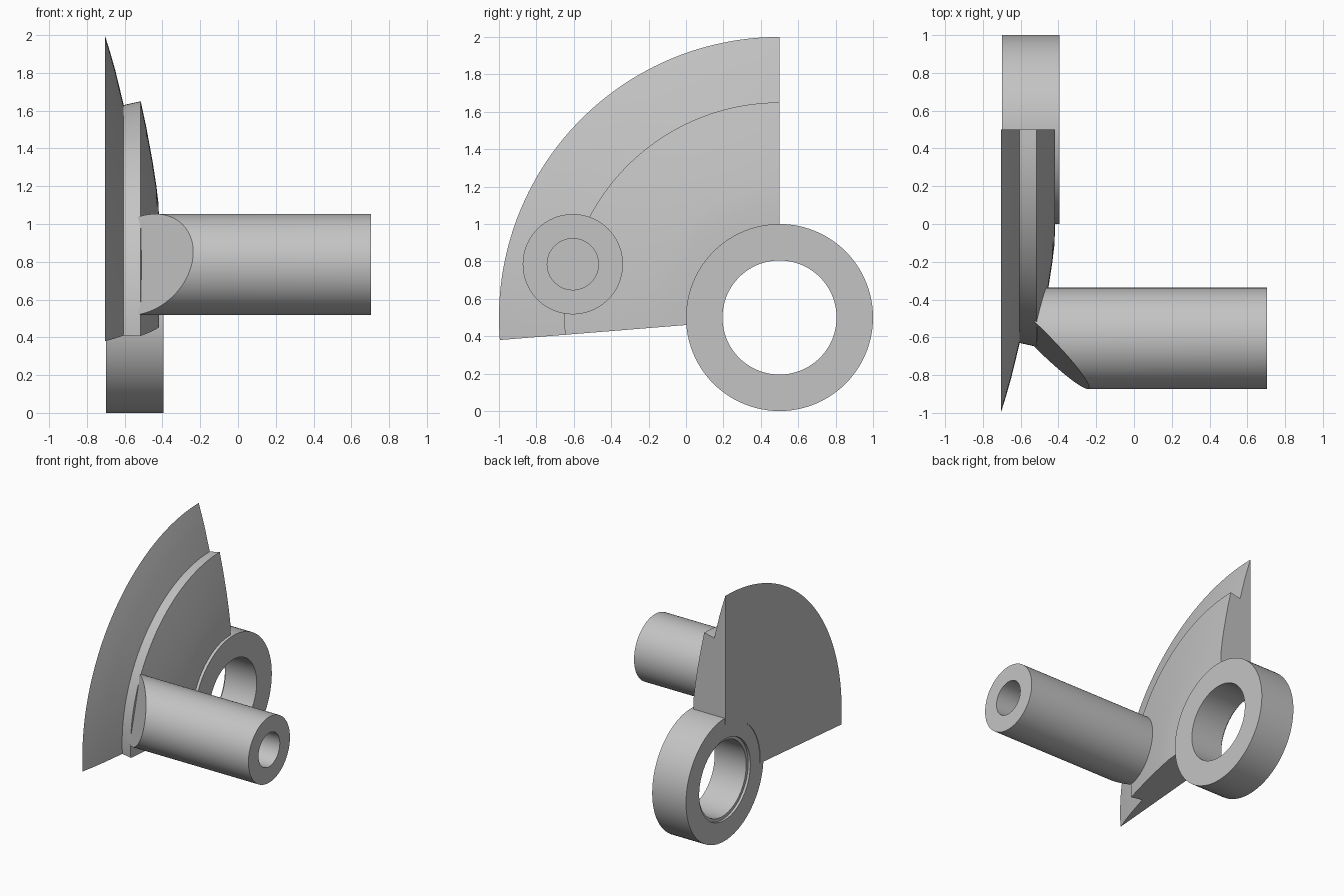
import bpy, bmesh, math
from mathutils import Vector, Matrix

cube = bpy.data.objects.get("Cube")
if cube:
    bpy.data.objects.remove(cube, do_unlink=True)

metal = bpy.data.materials.new("plain grey")
metal.use_nodes = True
GREY = (0.55, 0.55, 0.55, 1)
metal.diffuse_color = GREY
metal.node_tree.nodes["Principled BSDF"].inputs["Base Color"].default_value = GREY

PIVOT = Vector((0, 0.5, 0.5))
POST = Vector((0, -0.605, 0.785))


def revolve(bm, profile, centre, start, sweep, steps):
    """Turn a closed (x, radius) profile about an x-parallel axis; angles run from +y to +z."""
    full = sweep >= 360
    rings = []
    for i in range(steps if full else steps + 1):
        a = math.radians(start + sweep * i / steps)
        rings.append([bm.verts.new(centre + Vector((x, r * math.cos(a), r * math.sin(a))))
                      for x, r in profile])
    n = len(profile)
    pairs = list(zip(rings, rings[1:]))
    if full:
        pairs.append((rings[-1], rings[0]))
    for a, b in pairs:
        for j in range(n):
            k = (j + 1) % n
            bm.faces.new((a[j], a[k], b[k], b[j]))
    if not full:
        bm.faces.new(rings[0])
        bm.faces.new(rings[-1])
    bmesh.ops.remove_doubles(bm, verts=bm.verts[:], dist=1e-5)


def finish(name, bm):
    bmesh.ops.dissolve_degenerate(bm, edges=bm.edges[:], dist=1e-5)
    bmesh.ops.recalc_face_normals(bm, faces=bm.faces[:])
    mesh = bpy.data.meshes.new(name)
    bm.to_mesh(mesh)
    bm.free()
    mesh.materials.append(metal)
    obj = bpy.data.objects.new(name, mesh)
    bpy.context.collection.objects.link(obj)
    bpy.ops.object.select_all(action='DESELECT')
    obj.select_set(True)
    bpy.context.view_layer.objects.active = obj
    bpy.ops.object.shade_smooth_by_angle(angle=math.radians(25))
    return obj


# Pivot ring with a shallow recess behind its bore
bm = bmesh.new()
revolve(bm, [(-0.7, 0.5), (-0.395, 0.5), (-0.395, 0.305),
             (-0.68, 0.305), (-0.68, 0.33), (-0.7, 0.33)], PIVOT, 0, 360, 96)
finish("pivot_ring", bm)

# Stepped sector plate fanning out from the ring
bm = bmesh.new()
revolve(bm, [(-0.705, 0.45), (-0.705, 1.5), (-0.677, 1.41), (-0.65, 1.315),
             (-0.605, 1.13), (-0.515, 1.15), (-0.485, 1.01), (-0.452, 0.83),
             (-0.432, 0.7), (-0.42, 0.6), (-0.418, 0.45)], PIVOT, 90, 94.6, 64)
finish("sector_plate", bm)

# Tubular post with a blind bore, its root cut away on a slope
bm = bmesh.new()
revolve(bm, [(-0.6, 0), (-0.6, 0.268), (0.705, 0.268), (0.705, 0.137),
             (-0.2, 0.137), (-0.2, 0)], POST, 0, 360, 96)
outward = (POST - PIVOT).normalized()
cut = bmesh.ops.bisect_plane(bm, geom=bm.verts[:] + bm.edges[:] + bm.faces[:],
                             plane_co=POST + Vector((-0.505, 0, 0)),
                             plane_no=outward - Vector((1, 0, 0)), clear_outer=True)
rim = [e for e in cut["geom_cut"] if isinstance(e, bmesh.types.BMEdge)]
bmesh.ops.holes_fill(bm, edges=rim, sides=0)
finish("tubular_post", bm)
